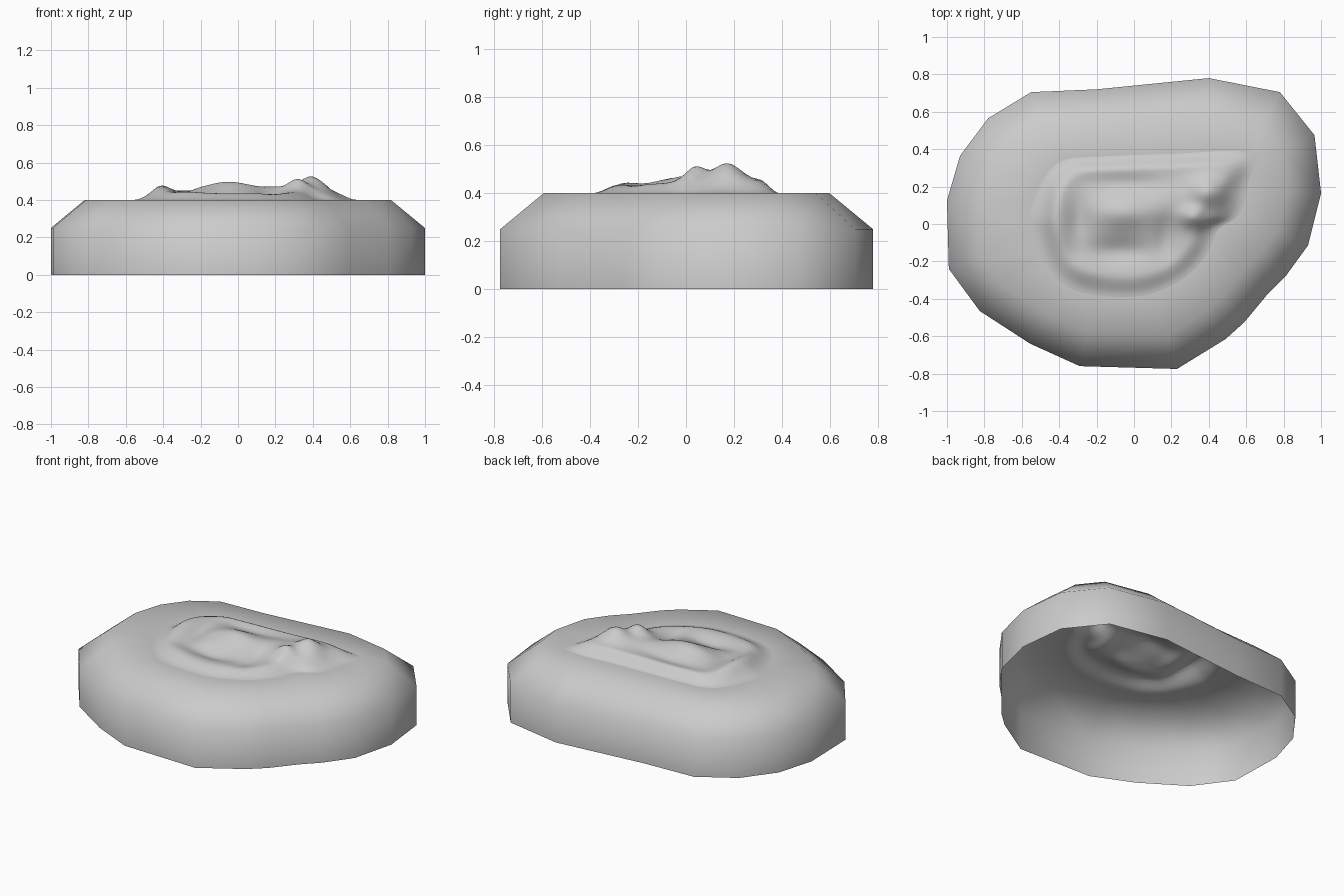
import bpy, bmesh, math
from mathutils import Vector

if "Cube" in bpy.data.objects:
    bpy.data.objects.remove(bpy.data.objects["Cube"])

BASE = [(-.55, .705), (-.2, .72), (.4, .78), (.78, .705), (.965, .475), (1, .165),
        (.93, -.115), (.81, -.28), (.71, -.38), (.59, -.525), (.49, -.615), (.23, -.775),
        (-.29, -.76), (-.555, -.64), (-.825, -.465), (-.99, -.24), (-1, .125),
        (-.93, .365), (-.78, .565)]
MOUND = [(-.38, .34), (-.2, .36), (.2, .375), (.61, .38), (.605, .2), (.56, .05),
         (.45, -.03), (.39, -.16), (.28, -.28), (.1, -.37), (-.1, -.39), (-.33, -.35),
         (-.47, -.22), (-.555, -.02), (-.545, .1), (-.48, .25)]
CENTRE = Vector((0, .05))
# bumps and hollows: x, y, height, width x, width y
BUMPS = [(.39, .17, .075, .09, .08), (.32, .04, .06, .07, .06), (.2, .12, .02, .1, .1),
         (-.41, .05, .03, .06, .2), (-.3, -.25, .01, .12, .08),
         (-.05, .06, .05, .17, .09), (-.08, -.15, -.035, .18, .07),
         (-.29, .02, -.02, .05, .13), (-.05, .22, -.015, .2, .05), (.17, -.08, -.025, .06, .12)]


def inset(points, d):
    """Mitred offset of a clockwise outline."""
    pts = [Vector(p) for p in points]
    out = []
    for i, p in enumerate(pts):
        a = (p - pts[i - 1]).normalized()
        b = (pts[(i + 1) % len(pts)] - p).normalized()
        na, nb = Vector((a.y, -a.x)), Vector((b.y, -b.x))
        out.append(p + (na + nb) * d / (1 + na.dot(nb)))
    return out


def smooth_loop(points, steps):
    """Closed Catmull-Rom curve."""
    p = [Vector(q) for q in points]
    n, out = len(p), []
    for i in range(n):
        a, b, c, d = p[i - 1], p[i], p[(i + 1) % n], p[(i + 2) % n]
        for k in range(steps):
            t = k / steps
            out.append(.5 * (2 * b + (c - a) * t + (2 * a - 5 * b + 4 * c - d) * t * t
                             + (3 * b - a - 3 * c + d) * t ** 3))
    return out


def height(x, y, f):
    e = min(1, (1 - f) / .26)
    e = e * e * (3 - 2 * e)
    h = .045 + .03 * max(-.3, min(.35, y))
    for bx, by, bh, wx, wy in BUMPS:
        h += bh * math.exp(-((x - bx) / wx) ** 2 - ((y - by) / wy) ** 2)
    return .4 + e * h


def add_loop(bm, pts, z):
    return [bm.verts.new((p[0], p[1], z)) for p in pts]


def skin(bm, a, b):
    for i in range(len(a)):
        j = (i + 1) % len(a)
        bm.faces.new((a[i], a[j], b[j], b[i]))


def finish(bm, name):
    for f in bm.faces:
        f.smooth = True
    me = bpy.data.meshes.new(name)
    bm.to_mesh(me)
    bm.free()
    ob = bpy.data.objects.new(name, me)
    bpy.context.collection.objects.link(ob)


rim = smooth_loop(MOUND, 5)

# hollow rock base: wall and chamfer, open underneath
base = BASE[::-1]
top = inset(BASE, .18)[::-1]
bm = bmesh.new()
l0, l1, l2 = add_loop(bm, base, 0), add_loop(bm, base, .25), add_loop(bm, top, .4)
skin(bm, l0, l1)
skin(bm, l1, l2)
# flat ledge between chamfer and mound
l3 = add_loop(bm, rim, .4)
edges = [bm.edges.new((l3[i - 1], l3[i])) for i in range(len(l3))]
edges += [bm.edges.get((l2[i - 1], l2[i])) for i in range(len(l2))]
bmesh.ops.triangle_fill(bm, edges=edges, use_beauty=True, normal=(0, 0, 1))
for f in bm.faces:
    f.normal_update()
    if f.normal.z < -.01:
        f.normal_flip()
finish(bm, "rock_base")

# uneven mound
bm = bmesh.new()
RINGS = 26
prev = None
for r in range(RINGS):
    f = 1 - r / RINGS
    loop = []
    for p in reversed(rim):
        q = CENTRE + (p - CENTRE) * f
        loop.append(bm.verts.new((q.x, q.y, height(q.x, q.y, f))))
    if prev:
        skin(bm, prev, loop)
    prev = loop
tip = bm.verts.new((CENTRE.x, CENTRE.y, height(CENTRE.x, CENTRE.y, 0)))
for i in range(len(prev)):
    bm.faces.new((prev[i - 1], prev[i], tip))
finish(bm, "rock_mound")
